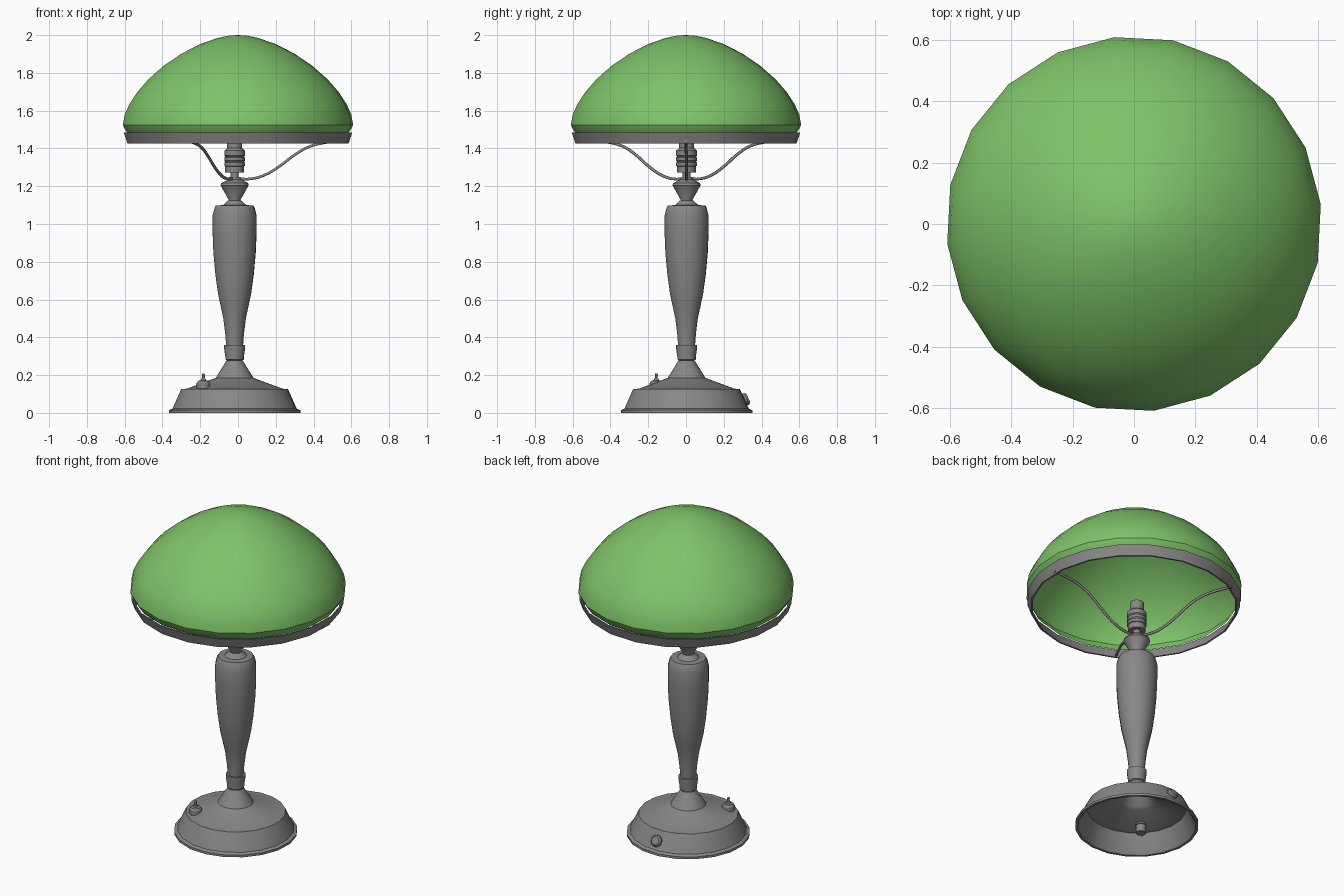
import bpy, bmesh, math
from mathutils import Matrix, Vector

def mat(name, rgb):
    m = bpy.data.materials.new(name)
    m.diffuse_color = (*rgb, 1)
    return m

METAL = mat("grey metal", (0.25, 0.24, 0.245))
GREEN = mat("green glass", (0.21, 0.55, 0.14))
CX, CY = -0.018, 0.003          # the stem sits slightly off the shade centre

def lathe(name, profile, material, loc=(0, 0, 0), n=20, phase=6, closed=False, rot=None, angle=32):
    """Spin a (radius, height) profile about z."""
    bm = bmesh.new()
    rows = []
    for r, z in profile:
        if r < 1e-6:
            rows.append([bm.verts.new((0, 0, z))] * n)
        else:
            rows.append([bm.verts.new((r * math.cos(a), r * math.sin(a), z))
                         for a in (math.radians(phase) + 2 * math.pi * i / n for i in range(n))])
    pairs = list(zip(rows, rows[1:]))
    if closed:
        pairs.append((rows[-1], rows[0]))
    for a, b in pairs:
        for i in range(n):
            j = (i + 1) % n
            quad = list(dict.fromkeys((a[i], a[j], b[j], b[i])))
            bm.faces.new(quad)
    me = bpy.data.meshes.new(name)
    if rot:
        bm.transform(rot)
    bm.to_mesh(me)
    bm.free()
    me.materials.append(material)
    me.shade_smooth()
    me.set_sharp_from_angle(angle=math.radians(angle))
    ob = bpy.data.objects.new(name, me)
    ob.location = loc
    bpy.context.collection.objects.link(ob)
    return ob

# Glass shade, open underneath
lathe("shade", [(0.585, 1.478), (0.604, 1.505), (0.613, 1.525), (0.603, 1.58), (0.578, 1.635),
                (0.535, 1.70), (0.475, 1.768), (0.395, 1.838), (0.30, 1.902), (0.20, 1.953),
                (0.11, 1.984), (0.05, 1.997), (0, 2.0)], GREEN)

# Metal ring carrying the shade
lathe("shade_ring", [(0.588, 1.425), (0.608, 1.485), (0.600, 1.485), (0.578, 1.425)],
      METAL, closed=True)

# Three curved arms
for k in range(3):
    a = math.radians(120 * k)
    cu = bpy.data.curves.new("arm", 'CURVE')
    cu.dimensions = '3D'
    cu.bevel_depth = 0.008
    cu.bevel_resolution = 1
    cu.resolution_u = 4
    cu.use_fill_caps = True
    path = [(0.0, 1.24), (0.09, 1.24), (0.16, 1.262), (0.23, 1.305), (0.31, 1.367),
            (0.38, 1.408), (0.45, 1.428), (0.53, 1.437), (0.59, 1.44)]
    sp = cu.splines.new('BEZIER')
    sp.bezier_points.add(len(path) - 1)
    for p, (r, z) in zip(sp.bezier_points, path):
        off = 1 - r / 0.59      # blend from stem centre to shade centre
        p.co = (r * math.cos(a) + CX * off, r * math.sin(a) + CY * off, z)
        p.handle_left_type = p.handle_right_type = 'AUTO'
    cu.materials.append(METAL)
    bpy.context.collection.objects.link(bpy.data.objects.new("arm", cu))

C = (CX, CY, 0)
# Bulb socket
lathe("bulb_socket", [(0, 1.23), (0.022, 1.23), (0.022, 1.272), (0.05, 1.272), (0.05, 1.305),
                      (0.055, 1.308), (0.055, 1.325), (0.05, 1.328), (0.055, 1.335),
                      (0.055, 1.352), (0.05, 1.356), (0.055, 1.362), (0.055, 1.388),
                      (0.04, 1.402), (0.04, 1.455), (0.03, 1.455), (0.03, 1.42), (0, 1.42)],
      METAL, C)

# Neck with its flared bead
lathe("neck", [(0.03, 1.10), (0.03, 1.125), (0.075, 1.205), (0.072, 1.216), (0.035, 1.235),
               (0.03, 1.25), (0, 1.25)], METAL, C)

# Turned column
lathe("column", [(0, 1.125), (0.035, 1.125), (0.062, 1.10), (0.10, 1.098), (0.107, 1.085),
                 (0.117, 1.045), (0.117, 0.95), (0.113, 0.85), (0.102, 0.73), (0.088, 0.63),
                 (0.073, 0.56), (0.06, 0.50), (0.05, 0.42), (0.045, 0.355)], METAL, C)
lathe("column_collar", [(0.04, 0.36), (0.056, 0.36), (0.055, 0.335), (0.049, 0.295),
                        (0.049, 0.283), (0.042, 0.278), (0.042, 0.27)], METAL, C)

# Hollow flared foot
lathe("base", [(0, 0.275), (0.045, 0.275), (0.06, 0.25), (0.10, 0.186), (0.115, 0.18),
               (0.255, 0.128), (0.283, 0.127), (0.288, 0.118), (0.331, 0.022), (0.35, 0.014),
               (0.35, 0), (0.335, 0), (0.325, 0.014), (0.281, 0.115), (0.255, 0.12),
               (0.115, 0.17), (0.095, 0.18), (0.04, 0.265), (0, 0.265)], METAL, C)

# Toggle switch on top of the base
S = (-0.183, -0.157, 0)
lathe("switch_body", [(0, 0.085), (0.03, 0.085), (0.03, 0.13), (0.036, 0.13), (0.036, 0.158),
                      (0.028, 0.17), (0.014, 0.172), (0.012, 0.182), (0, 0.182)], METAL, S, n=12)
lathe("switch_lever", [(0, 0.17), (0.006, 0.17), (0.008, 0.20), (0.006, 0.208), (0, 0.208)],
      GREEN, S, n=8)

# Cable grommet on the back of the base, tilted with the wall
lathe("cable_grommet", [(0, -0.025), (0.024, -0.025), (0.024, -0.004), (0.034, 0.0), (0.034, 0.01),
                        (0.025, 0.02), (0, 0.02)],
      METAL, (CX, CY + 0.309, 0.07), n=12, rot=Matrix.Rotation(math.radians(-66), 4, 'X'))
